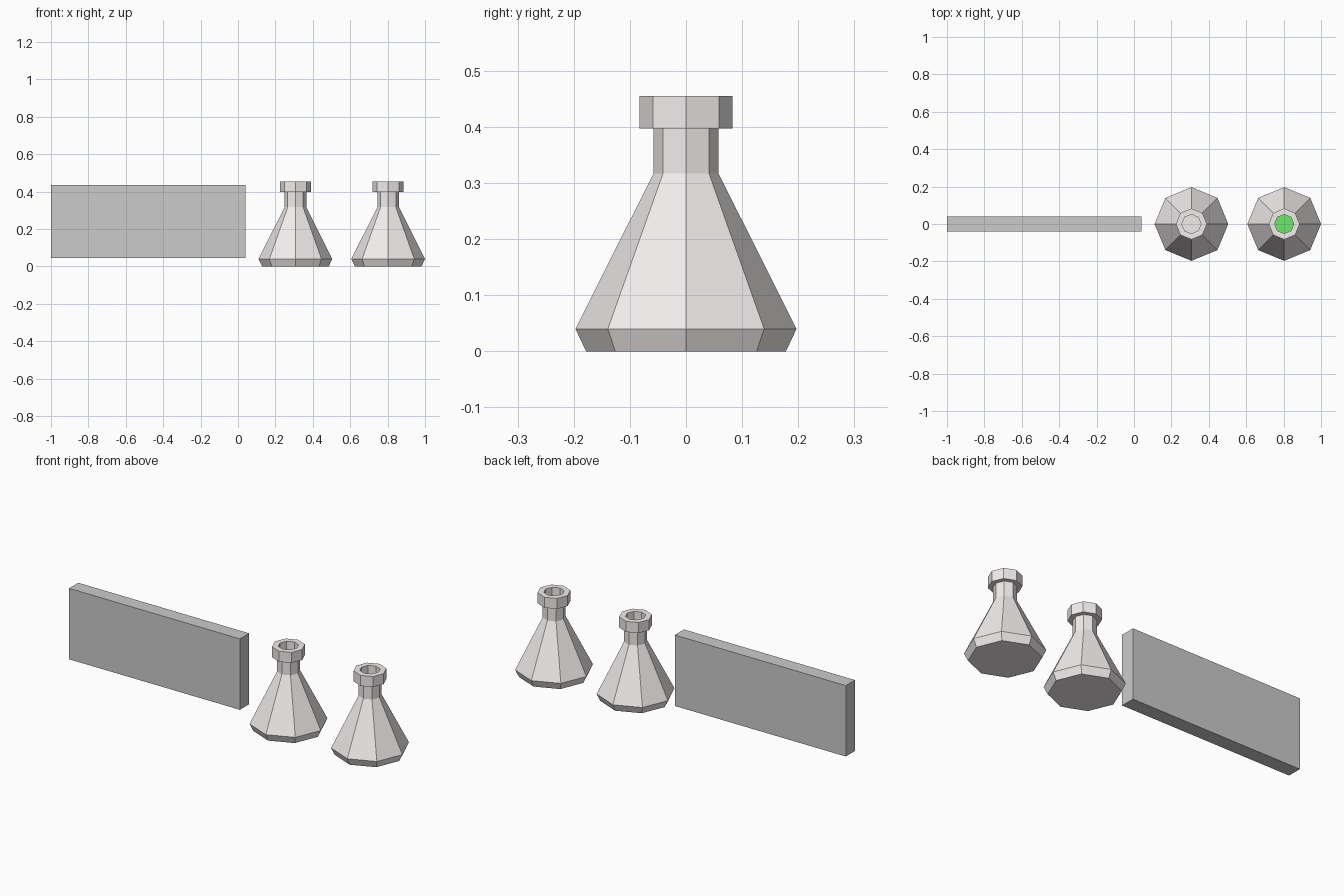
import bpy, bmesh, math

if "Cube" in bpy.data.objects:
    bpy.data.objects.remove(bpy.data.objects["Cube"])

SIDES = 8


def material(name, color):
    m = bpy.data.materials.new(name)
    m.diffuse_color = color
    m.use_nodes = True
    m.node_tree.nodes["Principled BSDF"].inputs["Base Color"].default_value = m.diffuse_color
    return m


def finish(name, bm, x, mat=None):
    bmesh.ops.recalc_face_normals(bm, faces=bm.faces[:])
    me = bpy.data.meshes.new(name)
    bm.to_mesh(me)
    bm.free()
    ob = bpy.data.objects.new(name, me)
    ob.location.x = x
    bpy.context.collection.objects.link(ob)
    if mat:
        me.materials.append(mat)
    return ob


def lathe(name, profile, x, mat):
    """Stack eight-sided rings along a (radius, z) profile and cap both ends."""
    bm = bmesh.new()
    rings = []
    for r, z in profile:
        rings.append([bm.verts.new((r * math.cos(math.tau * i / SIDES),
                                    r * math.sin(math.tau * i / SIDES), z))
                      for i in range(SIDES)])
    for a, b in zip(rings, rings[1:]):
        for i in range(SIDES):
            j = (i + 1) % SIDES
            bm.faces.new((a[i], a[j], b[j], b[i]))
    bm.faces.new(rings[0])
    bm.faces.new(rings[-1])
    return finish(name, bm, x, mat)


glass = material("glass", (0.9, 0.85, 0.85, 1))
green = material("green_liquid", (0.15, 0.8, 0.15, 1))

# Flask outline: up the outside, over the lip, down the inside to the floor
flask = [(0.178, 0), (0.197, 0.04), (0.058, 0.317), (0.058, 0.397),
         (0.083, 0.397), (0.083, 0.455),
         (0.051, 0.455), (0.051, 0.315), (0.188, 0.042), (0.173, 0.009)]
lathe("empty_flask", flask, 0.307, glass)
lathe("filled_flask", flask, 0.803, glass)

# Liquid resting inside the second flask
lathe("liquid", [(0.171, 0.011), (0.186, 0.042), (0.112, 0.19)], 0.803, green)

# Upright rectangular panel beside the flasks
bm = bmesh.new()
bmesh.ops.create_cube(bm, size=1)
bmesh.ops.scale(bm, vec=(1.04, 0.08, 0.39), verts=bm.verts)
bmesh.ops.translate(bm, vec=(0, 0, 0.24), verts=bm.verts)
finish("panel", bm, -0.48)
